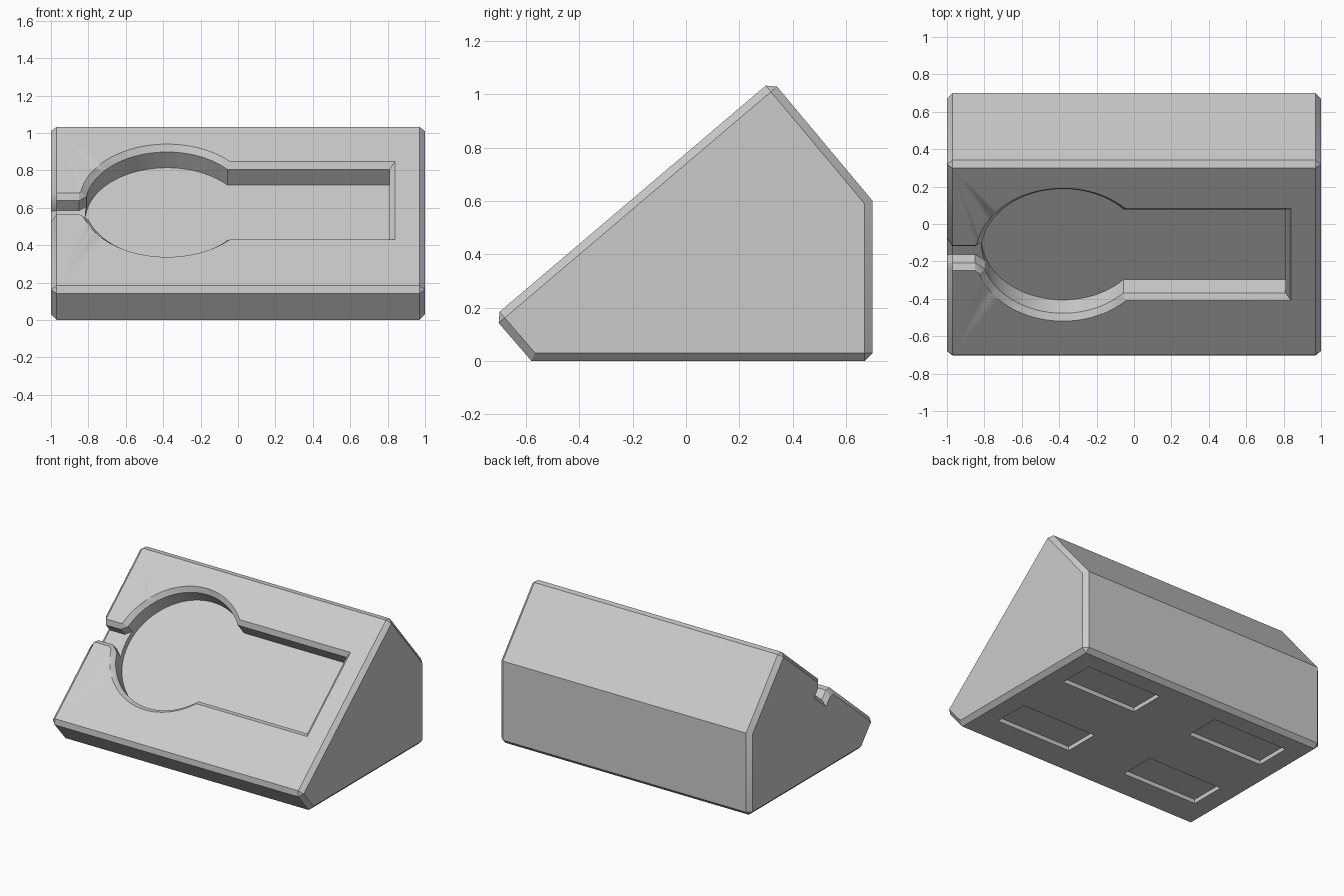
import bpy
import bmesh
from math import asin, atan2, cos, pi, sin, tau
from mathutils import Vector

cube = bpy.data.objects.get("Cube")
if cube:
    bpy.data.objects.remove(cube, do_unlink=True)

CHAMFER = 0.03
FRONT = Vector((0, -0.722, 0.165))   # sharp front edge of the sloping face
RIDGE = Vector((0, 0.322, 1.052))    # sharp top edge
UP_SLOPE = (RIDGE - FRONT).normalized()
NORMAL = Vector((0, -UP_SLOPE.z, UP_SLOPE.y))

grey = bpy.data.materials.new("light_grey")
grey.use_nodes = True
grey.diffuse_color = (0.6, 0.6, 0.6, 1)
grey.node_tree.nodes["Principled BSDF"].inputs["Base Color"].default_value = (0.6, 0.6, 0.6, 1)


def on_slope(x, v, n):
    """Point at x, distance v up the slope and height n above it."""
    return Vector((x, 0, 0)) + FRONT + UP_SLOPE * v + NORMAL * n


def loft(name, rings):
    """Closed solid skinned through rings with equal point counts."""
    bm = bmesh.new()
    loops = [[bm.verts.new(p) for p in ring] for ring in rings]
    for a, b in zip(loops, loops[1:]):
        for i in range(len(a)):
            j = (i + 1) % len(a)
            bm.faces.new((a[i], a[j], b[j], b[i]))
    bm.faces.new(loops[0])
    bm.faces.new(loops[-1])
    bmesh.ops.recalc_face_normals(bm, faces=bm.faces)
    mesh = bpy.data.meshes.new(name)
    bm.to_mesh(mesh)
    bm.free()
    mesh.materials.append(grey)
    obj = bpy.data.objects.new(name, mesh)
    bpy.context.collection.objects.link(obj)
    return obj


def apply(obj, mod):
    bpy.ops.object.select_all(action='DESELECT')
    obj.select_set(True)
    bpy.context.view_layer.objects.active = obj
    bpy.ops.object.modifier_apply(modifier=mod.name)


def cut(obj, cutter):
    cutter.hide_render = True
    mod = obj.modifiers.new("cut", 'BOOLEAN')
    mod.operation = 'DIFFERENCE'
    mod.solver = 'EXACT'
    mod.object = cutter
    apply(obj, mod)
    bpy.data.objects.remove(cutter, do_unlink=True)


# Wedge body with chamfered right-angle edges
profile = [(-0.58, 0), (0.70, 0), (0.70, 0.60), RIDGE.yz, FRONT.yz]
body = loft("wedge_body", [[Vector((x, y, z)) for y, z in profile] for x in (-1, 1)])
bevel = body.modifiers.new("chamfer", 'BEVEL')
bevel.width = CHAMFER
bevel.segments = 1
bevel.limit_method = 'ANGLE'
bevel.angle_limit = pi / 3
apply(body, bevel)


# Keyhole pocket: round head with a straight channel, flared at the rim
def keyhole(grow, n):
    cx, cv, radius, half, end = -0.38, 0.732, 0.436 + grow, 0.293 + grow, 0.81 + grow
    start = asin(half / radius)
    steps = 80
    ring = [on_slope(end, cv - half, n), on_slope(end, cv + half, n)]
    for i in range(steps + 1):
        a = start + (tau - 2 * start) * i / steps
        ring.append(on_slope(cx + radius * cos(a), cv + radius * sin(a), n))
    return ring


cut(body, loft("pocket_cutter", [keyhole(0, -0.14), keyhole(0, -CHAMFER),
                                 keyhole(CHAMFER, 0), keyhole(0.06, 0.03)]))


# Narrow side slot leading into the round head, flared at both ends
def slot(x, wide, deep):
    cv, half = 0.708, 0.058 + wide
    bottom = -0.10 - deep
    side = [(half, bottom), (half, -CHAMFER - deep), (half + 0.06 + deep, 0.03)]
    return ([on_slope(x, cv + w, n) for w, n in side]
            + [on_slope(x, cv - w, n) for w, n in reversed(side)])


cut(body, loft("slot_cutter", [slot(-1.03, 0.06, 0.06), slot(-0.97, 0, 0), slot(-0.85, 0, 0),
                               slot(-0.79, 0.05, 0), slot(-0.70, 0.05, 0)]))

# Four shallow pad recesses underneath
for x in (-0.53, 0.54):
    for y in (-0.245, 0.415):
        corners = [(x - 0.3, y - 0.13), (x + 0.3, y - 0.13), (x + 0.3, y + 0.13), (x - 0.3, y + 0.13)]
        cut(body, loft("pad_cutter", [[Vector((a, b, z)) for a, b in corners]
                                      for z in (-0.05, 0.03)]))

# Smooth the round wall while keeping the chamfers crisp
bpy.ops.object.select_all(action='DESELECT')
body.select_set(True)
bpy.context.view_layer.objects.active = body
bpy.ops.object.shade_smooth_by_angle(angle=pi / 6)
